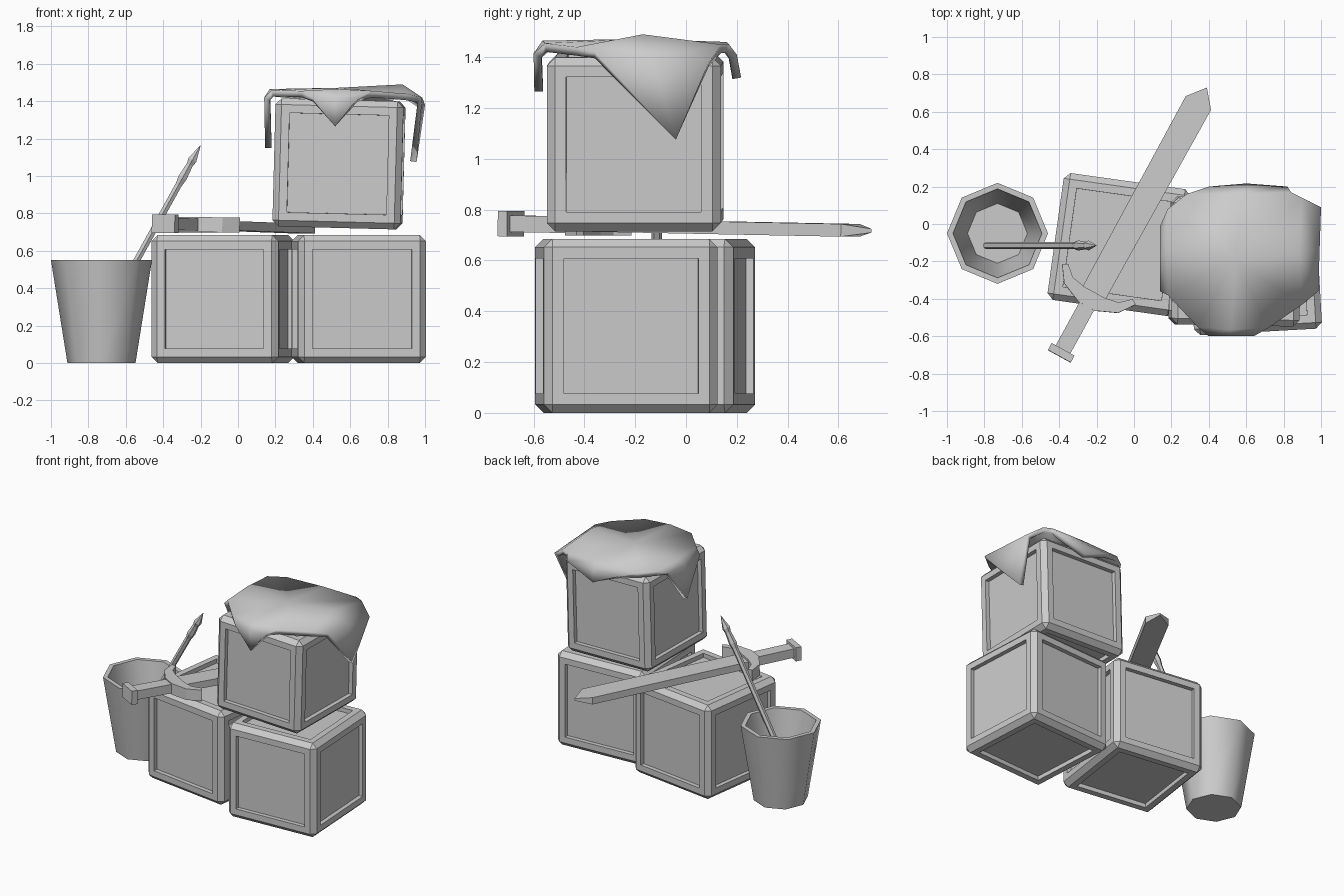
import bpy, bmesh
from math import radians, pi, cos, sin, atan2
from mathutils import Matrix, Vector

if "Cube" in bpy.data.objects:
    bpy.data.objects.remove(bpy.data.objects["Cube"])


def make(name, bm, smooth=None):
    me = bpy.data.meshes.new(name)
    bm.to_mesh(me)
    bm.free()
    ob = bpy.data.objects.new(name, me)
    bpy.context.collection.objects.link(ob)
    if smooth:
        bpy.ops.object.select_all(action='DESELECT')
        ob.select_set(True)
        bpy.context.view_layer.objects.active = ob
        bpy.ops.object.shade_smooth_by_angle(angle=radians(smooth))
    return ob


# Crate: chamfered cube with a recessed panel on each side
def crate(name, loc, rot, size=0.685):
    bm = bmesh.new()
    bmesh.ops.create_cube(bm, size=size)
    bmesh.ops.bevel(bm, geom=bm.edges[:], offset=0.033, segments=1, affect='EDGES')
    sides = [f for f in bm.faces if f.calc_area() > 0.2]
    bmesh.ops.inset_individual(bm, faces=sides, thickness=0.062, depth=0)
    bmesh.ops.inset_individual(bm, faces=sides, thickness=0.0005, depth=-0.03)
    ob = make(name, bm)
    ob.location = loc
    ob.rotation_euler = [radians(a) for a in rot]


crate("left_crate", (-0.08, -0.11, 0.3425), (0, 0, -8))
crate("right_crate", (0.645, -0.235, 0.3425), (0, 0, 3.2))
crate("upper_crate", (0.54, -0.2, 1.065), (0, 1.5, -1))


# Turned shape from (radius, height) points
def lathe(name, profile, n, smooth=None, closed=False):
    bm = bmesh.new()
    rings = [[bm.verts.new((r * cos(2 * pi * i / n), r * sin(2 * pi * i / n), z))
              for i in range(n)] for r, z in profile]
    for a, b in zip(rings, rings[1:]):
        for i in range(n):
            j = (i + 1) % n
            bm.faces.new((a[i], a[j], b[j], b[i]))
    bm.faces.new(rings[0][::-1])
    bm.faces.new(rings[-1])
    return make(name, bm, smooth)


# Bucket: eight-sided, open at the top
bucket = lathe("bucket", [(0.182, 0), (0.27, 0.55), (0.238, 0.55), (0.16, 0.04)], 8, 50)
bucket.location = (-0.73, -0.05, 0)

# Arrow leaning in the bucket
foot, tip = Vector((-0.79, -0.115, 0.1)), Vector((-0.2, -0.115, 1.165))
length = (tip - foot).length
arrow = lathe("leaning_arrow", [(0.02, 0), (0.02, length - 0.24), (0.027, length - 0.2),
                                (0.02, length - 0.12), (0.027, length - 0.09),
                                (0.001, length)], 6)
arrow.location = foot
arrow.rotation_euler = (tip - foot).to_track_quat('Z', 'Y').to_euler()

# Sword: flat outlines (across, along) given a thickness, laid on the crates
start, end = Vector((-0.39, -0.69, 0.745)), Vector((0.39, 0.73, 0.717))
along = (end - start).normalized()
across = along.cross(Vector((0, 0, 1))).normalized()
frame = Matrix((across, along, across.cross(along))).transposed().to_4x4()
frame.translation = start


def slab(name, half, thick, thin_from=9):
    # half is the right-hand outline, mirrored to the left
    outline = half + [(-x, y) for x, y in reversed(half) if x > 0]
    bm = bmesh.new()
    layers = []
    for s in (-1, 1):
        layers.append([bm.verts.new((x, y, s * thick / 2 * (0.3 if y > thin_from else 1)))
                       for x, y in outline])
    low, top = layers
    bm.faces.new(low[::-1])
    bm.faces.new(top)
    for i in range(len(outline)):
        j = (i + 1) % len(outline)
        bm.faces.new((low[i], low[j], top[j], top[i]))
    bmesh.ops.recalc_face_normals(bm, faces=bm.faces[:])
    make(name, bm).matrix_world = frame


slab("sword_pommel", [(0.07, -0.02), (0.07, 0.022)], 0.1)
slab("sword_handle", [(0.045, 0.02), (0.045, 0.31)], 0.065)
slab("sword_guard", [(0.05, 0.285), (0.165, 0.335), (0.225, 0.42), (0.195, 0.435),
                     (0.14, 0.385), (0.06, 0.37)], 0.08)
slab("sword_blade", [(0.07, 0.34), (0.077, 1.525), (0, 1.62)], 0.05, 1.6)

# Cloth: per side rim start, rim middle, rim end, two shoulders, hanging tip
flaps = [
    [(0.18, 0.08, 1.46), (0.17, -0.14, 1.465), (0.18, -0.38, 1.46),
     (0.14, -0.01, 1.42), (0.14, -0.36, 1.42), (0.145, -0.22, 1.15)],
    [(0.34, -0.55, 1.455), (0.52, -0.565, 1.465), (0.72, -0.555, 1.455),
     (0.40, -0.6, 1.415), (0.64, -0.6, 1.415), (0.52, -0.597, 1.265)],
    [(0.9, -0.43, 1.44), (0.88, -0.17, 1.49), (0.9, 0.14, 1.45),
     (0.985, -0.36, 1.42), (1.0, 0.09, 1.38), (0.955, -0.04, 1.075)],
    [(0.84, 0.17, 1.45), (0.58, 0.16, 1.46), (0.28, 0.16, 1.45),
     (0.82, 0.2, 1.41), (0.4, 0.2, 1.41), (0.6, 0.217, 1.32)],
]
bm = bmesh.new()
centre = bm.verts.new((0.54, -0.19, 1.472))
rim = []
for f in flaps:
    a, m, b, sa, sb, t = [bm.verts.new(p) for p in f]
    sm = bm.verts.new((sa.co + sb.co) / 2)
    rim += [a, m, b]
    for face in ((m, a, sa, sm), (b, m, sm, sb), (sm, sa, t), (sb, sm, t)):
        bm.faces.new(face)
for i in range(len(rim)):
    bm.faces.new((centre, rim[i], rim[(i + 1) % len(rim)]))
cloth = make("draped_cloth", bm, 75)
solid = cloth.modifiers.new("thickness", 'SOLIDIFY')
solid.thickness = 0.035
solid.offset = -1
